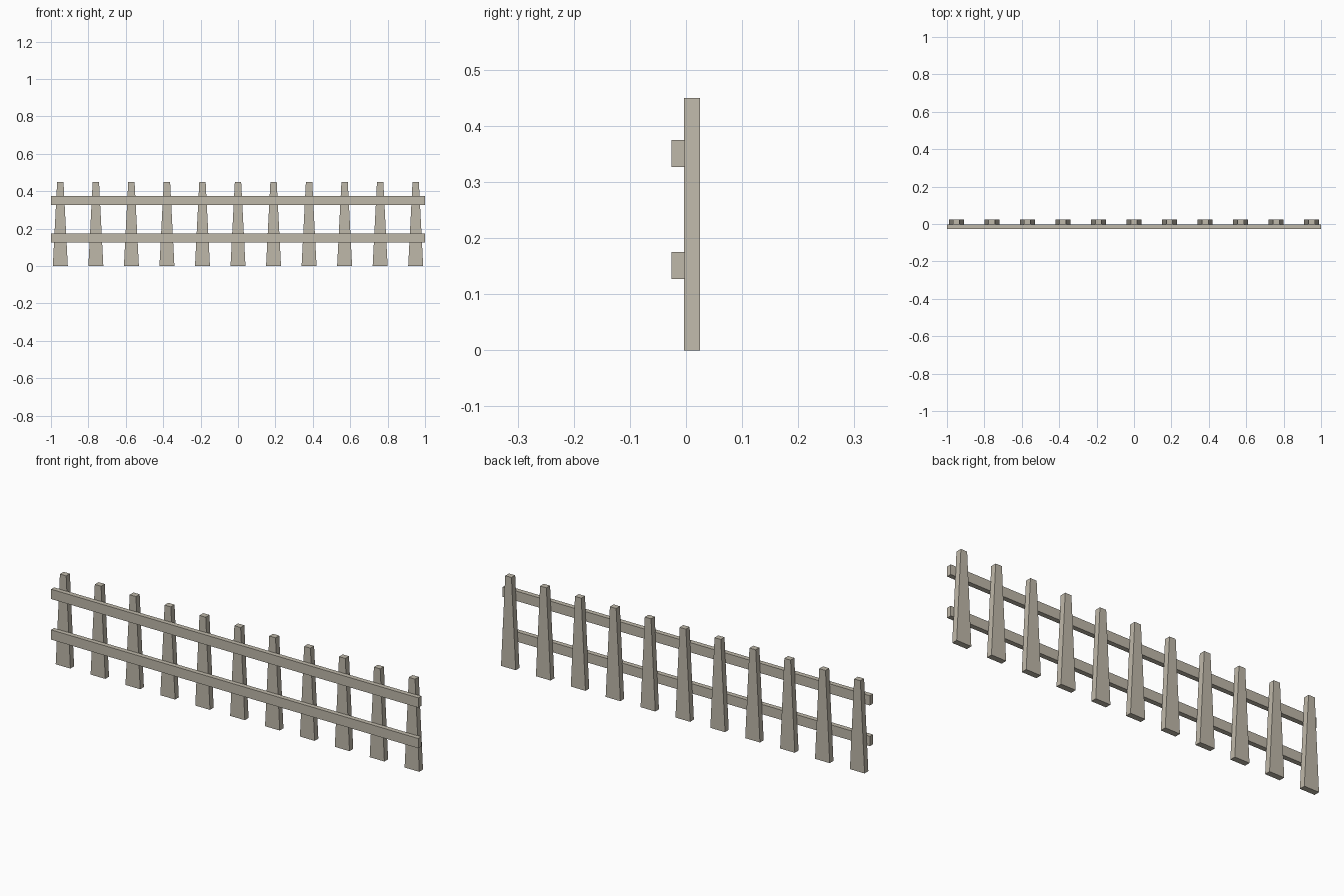
import bpy
import bmesh

if "Cube" in bpy.data.objects:
    bpy.data.objects.remove(bpy.data.objects["Cube"])

wood = bpy.data.materials.new("weathered_wood")
wood.diffuse_color = (0.52, 0.48, 0.40, 1.0)
wood.use_nodes = True
wood.node_tree.nodes["Principled BSDF"].inputs["Base Color"].default_value = wood.diffuse_color


def tapered_box(name, x, bottom_width, top_width, y0, y1, z0, z1):
    """Box whose width in x narrows from bottom to top."""
    bm = bmesh.new()
    bmesh.ops.create_cube(bm, size=1.0)
    for v in bm.verts:
        width = top_width if v.co.z > 0 else bottom_width
        v.co.x = x + v.co.x * width
        v.co.y = y1 if v.co.y > 0 else y0
        v.co.z = z1 if v.co.z > 0 else z0
    mesh = bpy.data.meshes.new(name)
    bm.to_mesh(mesh)
    bm.free()
    mesh.materials.append(wood)
    obj = bpy.data.objects.new(name, mesh)
    bpy.context.collection.objects.link(obj)
    return obj


# Eleven evenly spaced tapered pickets
for i in range(11):
    tapered_box(f"picket_{i + 1}", -0.95 + 0.19 * i, 0.08, 0.034,
                -0.004, 0.025, 0.0, 0.45)

# Two rails across the front of the pickets
for name, z in (("lower_rail", 0.127), ("upper_rail", 0.327)):
    tapered_box(name, 0.0, 2.0, 2.0, -0.026, -0.002, z, z + 0.048)
